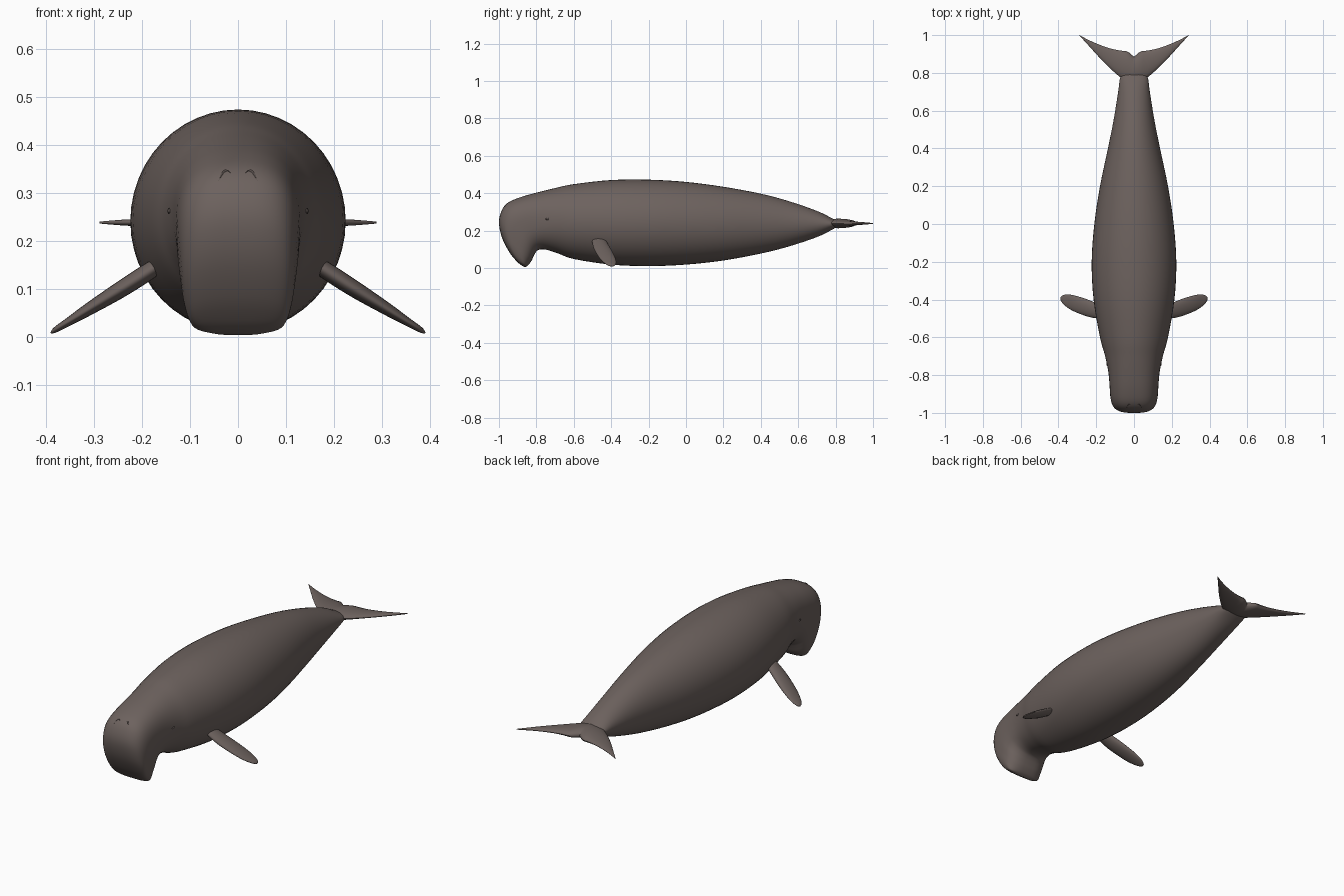
import bpy, bmesh, math
from mathutils import Vector
from mathutils.bvhtree import BVHTree

if "Cube" in bpy.data.objects:
    bpy.data.objects.remove(bpy.data.objects["Cube"])


def material(name, rgb):
    m = bpy.data.materials.new(name)
    m.diffuse_color = (*rgb, 1)
    m.use_nodes = True
    m.node_tree.nodes["Principled BSDF"].inputs["Base Color"].default_value = m.diffuse_color
    return m


SKIN = material("brown grey skin", (0.152, 0.122, 0.112))
DARK = material("dark brown", (0.085, 0.068, 0.063))


def smooth_rows(rows, n):
    """Catmull-Rom interpolation of station rows."""
    out = []
    for i in range(len(rows) - 1):
        p0, p1 = rows[max(i - 1, 0)], rows[i]
        p2, p3 = rows[i + 1], rows[min(i + 2, len(rows) - 1)]
        for k in range(n):
            t = k / n
            out.append([0.5 * (2 * b + (c - a) * t + (2 * a - 5 * b + 4 * c - d) * t * t
                               + (3 * b - a - 3 * c + d) * t ** 3)
                        for a, b, c, d in zip(p0, p1, p2, p3)])
    return out + [list(rows[-1])]


def section(center, u, v, n, power=2.0):
    """Superellipse ring with half axes u and v."""
    ring = []
    for i in range(n):
        a = math.tau * i / n
        c, s = math.cos(a), math.sin(a)
        ring.append(center + u * math.copysign(abs(c) ** (2 / power), c)
                    + v * math.copysign(abs(s) ** (2 / power), s))
    return ring


def loft(name, rings, mat, angle=60):
    bm = bmesh.new()
    loops = [[bm.verts.new(p) for p in r] for r in rings]
    n = len(loops[0])
    for a, b in zip(loops, loops[1:]):
        for i in range(n):
            bm.faces.new((a[i], a[(i + 1) % n], b[(i + 1) % n], b[i]))
    for end in (loops[0], loops[-1]):
        hub = bm.verts.new(sum((v.co for v in end), Vector()) / n)
        for i in range(n):
            bm.faces.new((end[i], end[(i + 1) % n], hub))
    bmesh.ops.recalc_face_normals(bm, faces=bm.faces)
    me = bpy.data.meshes.new(name)
    bm.to_mesh(me)
    bm.free()
    me.materials.append(mat)
    ob = bpy.data.objects.new(name, me)
    bpy.context.collection.objects.link(ob)
    bpy.ops.object.select_all(action='DESELECT')
    ob.select_set(True)
    bpy.context.view_layer.objects.active = ob
    bpy.ops.object.shade_smooth_by_angle(angle=math.radians(angle))
    return ob


# Body: back point (y, z), belly point (y, z), half width, squareness
stations = [
    (0.81, 0.250, 0.81, 0.222, 0.050, 2),
    (0.78, 0.266, 0.78, 0.204, 0.072, 2),
    (0.70, 0.305, 0.70, 0.165, 0.084, 2),
    (0.55, 0.357, 0.55, 0.115, 0.108, 2),
    (0.40, 0.397, 0.40, 0.077, 0.138, 2),
    (0.20, 0.434, 0.20, 0.040, 0.180, 2),
    (0.00, 0.460, 0.00, 0.018, 0.210, 2),
    (-0.20, 0.472, -0.20, 0.010, 0.224, 2),
    (-0.40, 0.470, -0.40, 0.018, 0.214, 2),
    (-0.60, 0.448, -0.60, 0.048, 0.180, 2),
    (-0.70, 0.427, -0.69, 0.080, 0.154, 2.1),
    (-0.79, 0.405, -0.75, 0.098, 0.138, 2.3),
    (-0.88, 0.380, -0.785, 0.098, 0.131, 2.5),
    (-0.95, 0.350, -0.803, 0.084, 0.128, 2.7),
    (-0.985, 0.308, -0.815, 0.062, 0.125, 2.9),
    (-1.00, 0.245, -0.824, 0.042, 0.120, 3),
    (-0.985, 0.165, -0.834, 0.026, 0.114, 3),
    (-0.945, 0.085, -0.843, 0.015, 0.104, 3),
    (-0.905, 0.035, -0.851, 0.009, 0.088, 3),
    (-0.880, 0.014, -0.860, 0.004, 0.050, 2.5),
]
rings = []
for ty, tz, by, bz, w, p in smooth_rows(stations, 4):
    top, low = Vector((0, ty, tz)), Vector((0, by, bz))
    rings.append(section((top + low) / 2, Vector((w, 0, 0)), (top - low) / 2, 48, p))
body = loft("body", rings, SKIN)
tree = BVHTree.FromPolygons([v.co for v in body.data.vertices],
                            [p.vertices[:] for p in body.data.polygons])

# Tail fluke stations: x, leading y, trailing y, half thickness
half = [(0.0, 0.745, 0.885, 0.026), (0.035, 0.755, 0.913, 0.024),
        (0.07, 0.775, 0.918, 0.019), (0.12, 0.818, 0.928, 0.013),
        (0.18, 0.878, 0.948, 0.009), (0.24, 0.944, 0.974, 0.006),
        (0.288, 0.997, 1.0, 0.002)]
rows = smooth_rows(half, 4)
rows = [[-r[0], *r[1:]] for r in rows[:0:-1]] + rows
loft("tail_fluke", [section(Vector((x, (a + b) / 2, 0.238)), Vector((0, (b - a) / 2, 0)),
                            Vector((0, 0, t)), 16) for x, a, b, t in rows], SKIN)

# Flipper stations: x, y, z, half chord, half thickness
fin = [(0.165, -0.465, 0.150, 0.040, 0.017), (0.200, -0.457, 0.127, 0.046, 0.018),
       (0.250, -0.443, 0.095, 0.052, 0.017), (0.310, -0.424, 0.058, 0.050, 0.013),
       (0.350, -0.412, 0.033, 0.041, 0.009), (0.378, -0.404, 0.016, 0.024, 0.006),
       (0.388, -0.401, 0.009, 0.006, 0.002)]
for s, side in ((1, "left"), (-1, "right")):
    loft("flipper_" + side,
         [section(Vector((s * x, y, z)), Vector((s * 0.25, 0.95, -0.15)) * c,
                  Vector((s * 0.53, 0, 0.85)) * t, 20)
          for x, y, z, c, t in smooth_rows(fin, 4)], SKIN)

    # Eye: small lens set into the side of the head
    hit = tree.ray_cast(Vector((s, -0.74, 0.262)), Vector((-s, 0, 0)))[0]
    loft("eye_" + side,
         [section(hit + Vector((s * d, 0, 0)), Vector((0, 0.011 * k, 0)),
                  Vector((0, 0, 0.006 * k)), 12)
          for d, k in ((-0.006, 1), (0, 1), (0.002, 0.75), (0.003, 0.3))], DARK)

    # Nostril: slim crescent following the top of the snout
    rings = []
    for i in range(9):
        t = i / 8
        x, z = 0.016 + 0.024 * t, 0.322 + 0.024 * math.sin(math.pi * (0.05 + 0.65 * (1 - t)))
        p = tree.ray_cast(Vector((s * x, -2, z)), Vector((0, 1, 0)))[0]
        r = 0.0005 + 0.0025 * math.sin(math.pi * t)
        rings.append(section(p, Vector((s * r * 0.6, 0, r)), Vector((0, r * 0.6, 0)), 8))
    loft("nostril_" + side, rings, DARK)
